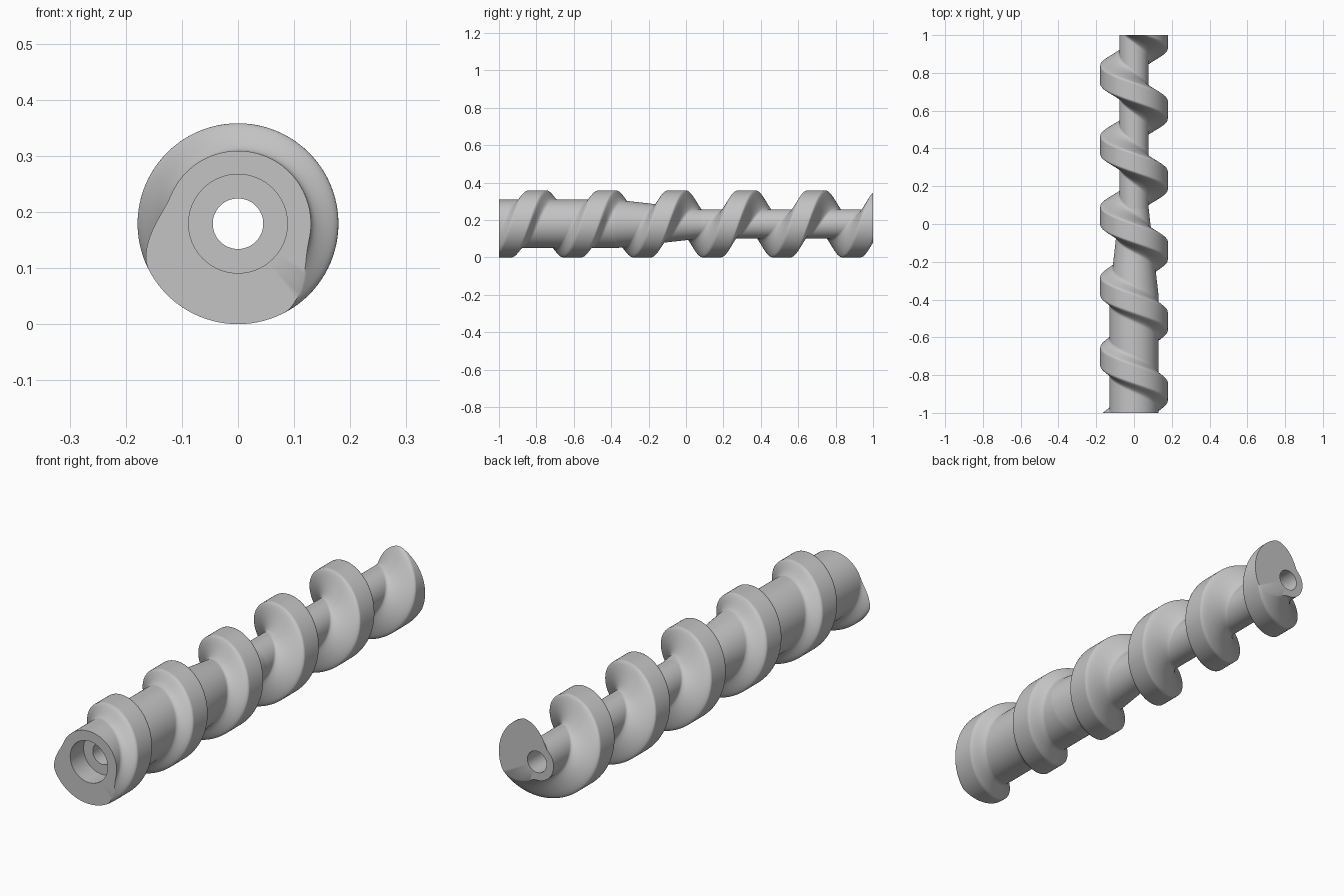
import bpy, bmesh, math

cube = bpy.data.objects.get("Cube")
if cube:
    bpy.data.objects.remove(cube, do_unlink=True)

OUTER = 0.179      # crest radius, also the axis height
PITCH = 0.373
PHASE_Y = -0.888   # where the crest centre points to +x
HALF_LAND = 0.048
BORE, SOCKET, SOCKET_END = 0.045, 0.088, -0.91
SEGMENTS, ROWS = 96, 512


def smooth(u):
    u = min(max(u, 0.0), 1.0)
    return u * u * (3 - 2 * u)


def core_radius(y):
    # thick core at the front, tapering to a thin core at the back
    u = min(max((y + 0.38) / 0.46, 0.0), 1.0)
    return 0.13 + (0.078 - 0.13) * u


def screw_radius(y, angle):
    # distance along the axis from the nearest flight centre
    turn = (y - PHASE_Y) / PITCH - angle / math.tau
    offset = abs(turn - round(turn)) * PITCH
    depth = OUTER - core_radius(y)
    flank = 0.035 + 0.3 * depth
    u = max(offset - HALF_LAND, 0.0) / flank
    return OUTER - depth * smooth(u ** 0.8)


def add_ring(bm, y, radius):
    ring = []
    for i in range(SEGMENTS):
        a = math.tau * i / SEGMENTS
        r = radius(y, a) if callable(radius) else radius
        ring.append(bm.verts.new((r * math.cos(a), y, OUTER + r * math.sin(a))))
    return ring


# Threaded outside, then back along the bore and front socket
bm = bmesh.new()
rings = [add_ring(bm, -1 + 2 * k / ROWS, screw_radius) for k in range(ROWS + 1)]
for y, r in ((1, BORE), (SOCKET_END, BORE), (SOCKET_END, SOCKET), (-1, SOCKET)):
    rings.append(add_ring(bm, y, r))
for k, ring in enumerate(rings):
    following = rings[(k + 1) % len(rings)]
    for i in range(SEGMENTS):
        j = (i + 1) % SEGMENTS
        bm.faces.new((ring[i], ring[j], following[j], following[i]))
bmesh.ops.recalc_face_normals(bm, faces=bm.faces)

mesh = bpy.data.meshes.new("feed_screw")
bm.to_mesh(mesh)
bm.free()
screw = bpy.data.objects.new("feed_screw", mesh)
bpy.context.collection.objects.link(screw)

# Plain grey finish
grey = bpy.data.materials.new("light_grey")
grey.use_nodes = True
colour = (0.55, 0.55, 0.55, 1)
grey.diffuse_color = colour
grey.node_tree.nodes["Principled BSDF"].inputs["Base Color"].default_value = colour
mesh.materials.append(grey)

bpy.ops.object.select_all(action="DESELECT")
screw.select_set(True)
bpy.context.view_layer.objects.active = screw
bpy.ops.object.shade_smooth_by_angle(angle=math.radians(40))
